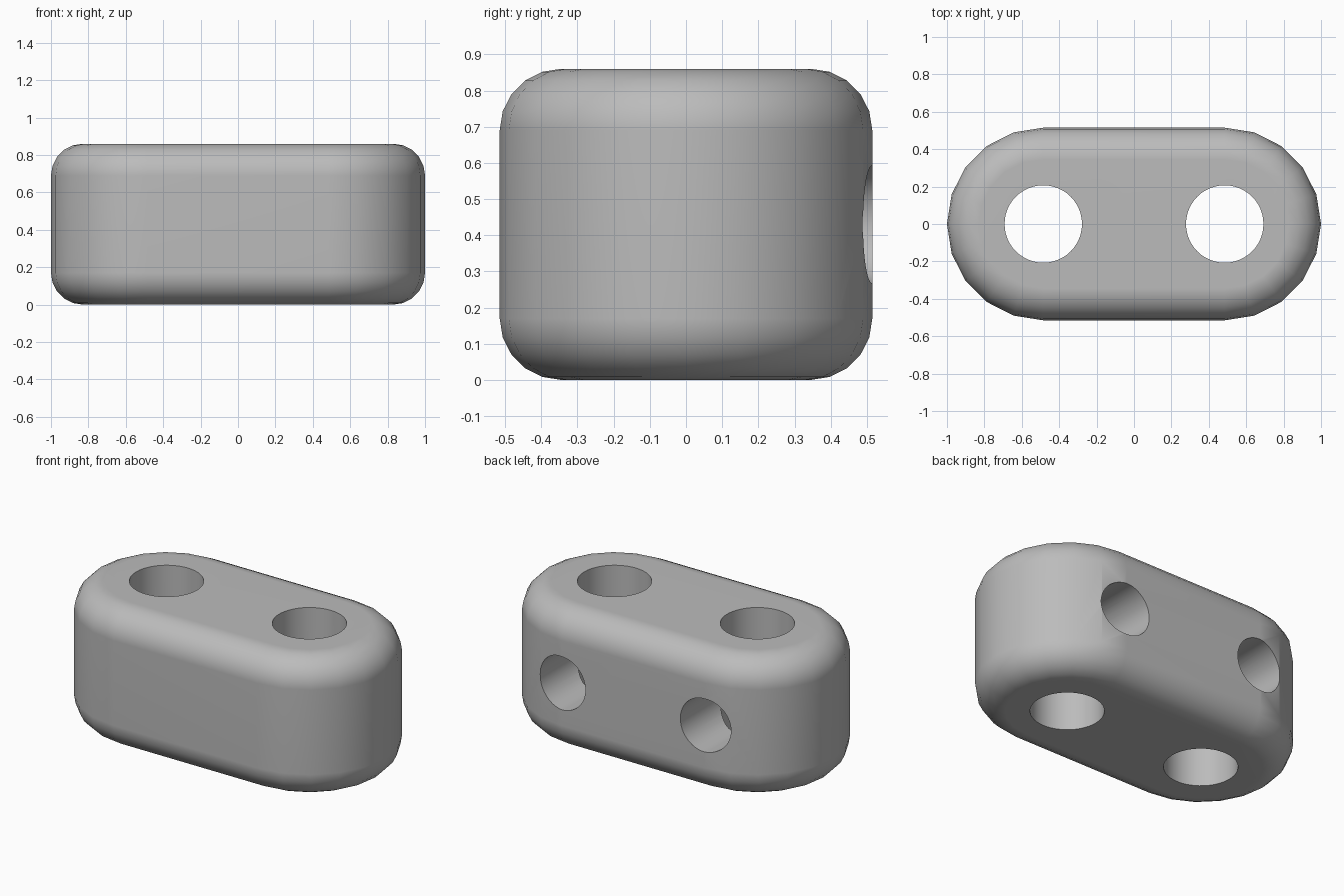
import bpy
import bmesh
from math import sin, cos, pi, radians
from mathutils import Matrix

cube = bpy.data.objects.get("Cube")
if cube:
    bpy.data.objects.remove(cube, do_unlink=True)

END_X, RADIUS, HEIGHT, FILLET = 0.485, 0.515, 0.86, 0.17
ARC, STEPS = 10, 5

grey = bpy.data.materials.new("grey")
grey.use_nodes = True
grey.diffuse_color = (0.5, 0.5, 0.5, 1)
grey.node_tree.nodes["Principled BSDF"].inputs["Base Color"].default_value = (0.5, 0.5, 0.5, 1)


def add_object(name, bm):
    bmesh.ops.recalc_face_normals(bm, faces=bm.faces)
    mesh = bpy.data.meshes.new(name)
    bm.to_mesh(mesh)
    bm.free()
    obj = bpy.data.objects.new(name, mesh)
    bpy.context.collection.objects.link(obj)
    mesh.materials.append(grey)
    return obj


def oval(bm, radius, z):
    """Ring with straight sides and half-round ends."""
    ring = []
    for side in (1, -1):
        for i in range(ARC + 1):
            a = pi * i / ARC - pi / 2
            ring.append(bm.verts.new((side * (END_X + radius * cos(a)), side * radius * sin(a), z)))
    return ring


# Body: stacked ovals with rounded top and bottom rims
bm = bmesh.new()
rims = []
for i in range(STEPS + 1):
    a = pi / 2 * i / STEPS
    rims.append((RADIUS - FILLET * (1 - sin(a)), FILLET * (1 - cos(a))))
profile = rims + [(r, HEIGHT - z) for r, z in reversed(rims)]
rings = [oval(bm, r, z) for r, z in profile]
for low, high in zip(rings, rings[1:]):
    for i in range(len(low)):
        j = (i + 1) % len(low)
        bm.faces.new((low[i], low[j], high[j], high[i]))
bm.faces.new(rings[0])
bm.faces.new(rings[-1])
body = add_object("connector_body", bm)


def drill(name, radius, depth, place):
    """Cut a round hole into the body with a hidden cylinder."""
    bm = bmesh.new()
    bmesh.ops.create_cone(bm, cap_ends=True, segments=48, radius1=radius,
                          radius2=radius, depth=depth, matrix=place)
    cutter = add_object(name, bm)
    cutter.hide_render = True
    cutter.hide_set(True)
    cutter.display_type = 'WIRE'
    cut = body.modifiers.new(name, 'BOOLEAN')
    cut.operation = 'DIFFERENCE'
    cut.solver = 'EXACT'
    cut.object = cutter
    bpy.context.view_layer.objects.active = body
    bpy.ops.object.modifier_apply(modifier=name)
    bpy.data.objects.remove(cutter, do_unlink=True)


# Two through bores, each met by a screw hole from the back
for side, x in (("left", END_X), ("right", -END_X)):
    drill(side + "_bore", 0.207, 2, Matrix.Translation((x, 0, HEIGHT / 2)))
    drill(side + "_screw_hole", 0.163, 0.8,
          Matrix.Translation((x, 0.4, HEIGHT / 2)) @ Matrix.Rotation(pi / 2, 4, 'X'))

# Smooth rims with crisp hole edges
bpy.ops.object.select_all(action='DESELECT')
body.select_set(True)
bpy.context.view_layer.objects.active = body
bpy.ops.object.shade_smooth_by_angle(angle=radians(40))
weighted = body.modifiers.new("even_shading", 'WEIGHTED_NORMAL')
weighted.keep_sharp = True
